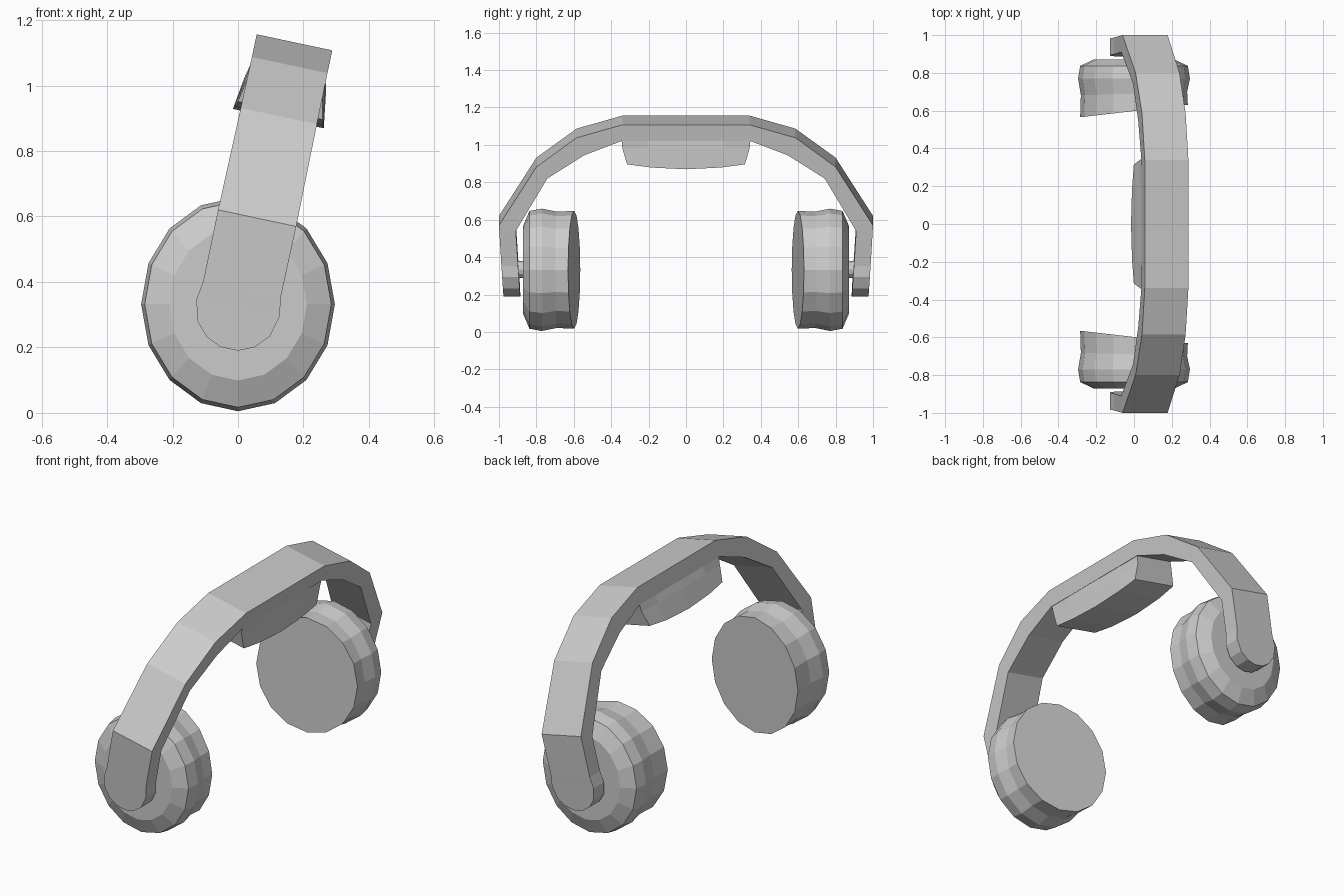
import bpy, bmesh, math
from mathutils import Vector

cube = bpy.data.objects.get("Cube")
if cube:
    bpy.data.objects.remove(cube, do_unlink=True)

grey = bpy.data.materials.new("plain grey")
grey.use_nodes = True
colour = (0.6, 0.6, 0.6, 1)
grey.diffuse_color = colour
grey.node_tree.nodes["Principled BSDF"].inputs["Base Color"].default_value = colour

TILT = math.radians(12)
PIVOT_Z = 0.32


def tilted(u, y, v):
    """Point in the leaning headband frame: u across, v up from the ear pivot."""
    c, s = math.cos(TILT), math.sin(TILT)
    return Vector((u * c + v * s, y, PIVOT_Z - u * s + v * c))


def loft(name, sections):
    """Skin a row of closed sections and cap both ends."""
    bm = bmesh.new()
    rings = [[bm.verts.new(p) for p in sec] for sec in sections]
    n = len(rings[0])
    for a, b in zip(rings, rings[1:]):
        for i in range(n):
            j = (i + 1) % n
            bm.faces.new((a[i], a[j], b[j], b[i]))
    bm.faces.new(rings[0])
    bm.faces.new(rings[-1])
    bmesh.ops.recalc_face_normals(bm, faces=bm.faces)
    mesh = bpy.data.meshes.new(name)
    bm.to_mesh(mesh)
    bm.free()
    mesh.materials.append(grey)
    obj = bpy.data.objects.new(name, mesh)
    bpy.context.collection.objects.link(obj)
    return obj


def ellipse(y, rx, rz, sides, cz, skew=0, side=1):
    ring = []
    for i in range(sides):
        a = 2 * math.pi * i / sides
        x = rx * math.sin(a)
        ring.append(Vector((x, side * (y + skew * x), cz - rz * math.cos(a))))
    return ring


# Headband: rounded tip, then the arch, as (outer y, outer v, inner y, inner v, half width)
half = []
for deg in (78, 55, 30, 0):
    a = math.radians(deg)
    v = -0.13 * math.sin(a)
    half.append((0.983 + 0.06 * v, v, 0.894 + 0.065 * v, v, 0.13 * math.cos(a)))
half += [
    (0.987, 0.06, 0.898, 0.06, 0.121),
    (1.0, 0.281, 0.91, 0.25, 0.122),
    (0.80, 0.60, 0.742, 0.536, 0.119),
    (0.585, 0.759, 0.545, 0.663, 0.118),
    (0.34, 0.83, 0.345, 0.741, 0.118),
]


def band_section(row, side):
    oy, ov, iy, iv, w = row
    return [tilted(-w, side * oy, ov), tilted(w, side * oy, ov),
            tilted(w, side * iy, iv), tilted(-w, side * iy, iv)]


loft("headband", [band_section(r, 1) for r in half]
     + [band_section(r, -1) for r in reversed(half)])

# Cushion under the crown, deepest in the middle
pad = []
for t in (-1, -0.6, 0, 0.6, 1):
    low = 0.592 + 0.025 * t * t
    wide = 0.142 - 0.010 * t * t
    pad.append([
        tilted(-0.114, 0.345 * t, 0.75), tilted(0.114, 0.345 * t, 0.75),
        tilted(wide - 0.016, 0.34 * t, 0.70), tilted(wide, 0.315 * t, low),
        tilted(-wide, 0.315 * t, low), tilted(-wide + 0.016, 0.34 * t, 0.70),
    ])
loft("crown_cushion", pad)

# Ear cups with a slanted inner face, and the pegs joining them to the band
cup_profile = [(0.598, 0.315, 0.115), (0.69, 0.311, 0.03), (0.77, 0.327, 0),
               (0.837, 0.315, 0), (0.872, 0.233, 0)]
for label, side in (("front", -1), ("back", 1)):
    loft(label + "_ear_cup",
         [ellipse(y, 0.905 * r, r, 16, 0.332, k, side) for y, r, k in cup_profile])
    loft(label + "_peg",
         [ellipse(y, 0.045, 0.045, 12, 0.333, 0, side) for y in (0.86, 0.915)])
